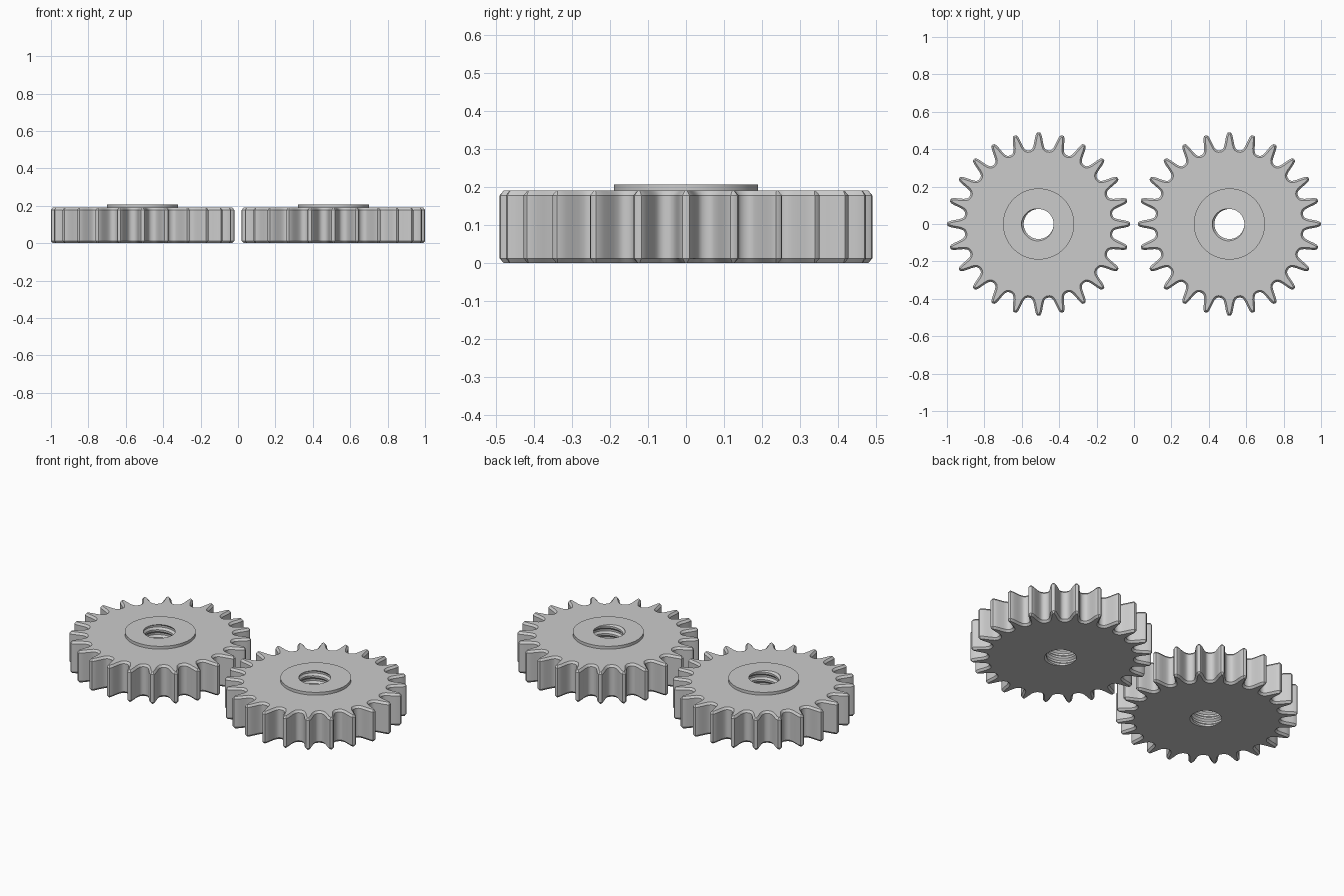
import bpy, bmesh, math
from math import sin, cos, pi

cube = bpy.data.objects.get("Cube")
if cube:
    bpy.data.objects.remove(cube, do_unlink=True)

TEETH, PER = 24, 18
N = TEETH * PER
BODY_TOP, BOSS_TOP = 0.19, 0.207
BOSS_R, CREST_R, ROOT_R = 0.19, 0.08, 0.091
PITCH = 0.045

steel = bpy.data.materials.new("grey_steel")
steel.use_nodes = True
colour = (0.6, 0.6, 0.6, 1)
steel.diffuse_color = colour
steel.node_tree.nodes["Principled BSDF"].inputs["Base Color"].default_value = colour

# Half a tooth, tip to valley: (fraction of the tooth pitch, radius)
HALF = [(0, .490), (.07, .488), (.115, .479), (.155, .463), (.19, .445),
        (.23, .426), (.28, .411), (.34, .402), (.42, .398), (.5, .397)]
TOOTH = HALF + [(1 - f, r) for f, r in HALF[-2:0:-1]]


def gear_outline():
    pts = []
    for t in range(TEETH):
        for f, r in TOOTH:
            a = (t + f) * 2 * pi / TEETH
            pts.append((r * cos(a), r * sin(a)))
    return pts


def inset(pts, d):
    out = []
    for i, (x, y) in enumerate(pts):
        (ax, ay), (bx, by) = pts[i - 1], pts[(i + 1) % len(pts)]
        tx, ty = bx - ax, by - ay
        k = d / math.hypot(tx, ty)
        out.append((x - ty * k, y + tx * k))
    return out


def at(pts, z):
    return [(x, y, z) for x, y in pts]


def circle(radius, z):
    return [(radius * cos(a), radius * sin(a), z)
            for a in (2 * pi * i / N for i in range(N))]


def bore_radius(a, z):
    # Trapezoid-like thread wave, right-handed
    p = (z / PITCH - a / (2 * pi)) % 1
    w = min(1, max(0, 2 * abs(2 * p - 1) - 0.5))
    return CREST_R + (ROOT_R - CREST_R) * w


def bore_point(a, z):
    r = bore_radius(a, z)
    return (r * cos(a), r * sin(a), z)


def skin(name, rings, closed=True):
    """Join successive rings of points with quads."""
    bm = bmesh.new()
    rows = [[bm.verts.new(p) for p in ring] for ring in rings]
    n = len(rows[0])
    for a, b in zip(rows, rows[1:]):
        for i in range(n if closed else n - 1):
            j = (i + 1) % n
            bm.faces.new((a[i], a[j], b[j], b[i]))
    bmesh.ops.remove_doubles(bm, verts=bm.verts, dist=1e-5)
    me = bpy.data.meshes.new(name)
    bm.to_mesh(me)
    bm.free()
    me.materials.append(steel)
    return me


def bore_ring(z):
    return [bore_point(2 * pi * i / N, z) for i in range(N)]


# Toothed body with chamfered rims
outer = gear_outline()
inner = inset(outer, 0.010)
body = skin("gear_body", [bore_ring(0), at(inner, 0), at(outer, 0.012),
                          at(outer, BODY_TOP - 0.012), at(inner, BODY_TOP),
                          circle(BOSS_R, BODY_TOP)])

# Raised round boss
boss = skin("gear_boss", [circle(BOSS_R, BODY_TOP), circle(BOSS_R, BOSS_TOP),
                          bore_ring(BOSS_TOP)])

# Threaded bore: rows follow the thread's helix and are clipped to the ends
STEPS = 8
rows = []
for k in range(int(BOSS_TOP / PITCH * STEPS) + 2, -STEPS - 2, -1):
    ring = []
    for i in range(0, N + 1):
        a = 2 * pi * i / N
        z = min(BOSS_TOP, max(0, (k / STEPS + a / (2 * pi)) * PITCH))
        ring.append(bore_point(a, z))
    rows.append(ring)
bore = skin("threaded_bore", rows, closed=False)

# Two identical gears side by side
for side, x in (("left", 0.51), ("right", -0.51)):
    for me in (body, boss, bore):
        ob = bpy.data.objects.new(side + "_" + me.name, me)
        ob.location.x = x
        bpy.context.collection.objects.link(ob)
        bpy.ops.object.select_all(action='DESELECT')
        ob.select_set(True)
        bpy.context.view_layer.objects.active = ob
        if side == "left":
            bpy.ops.object.shade_smooth_by_angle(angle=math.radians(30))
